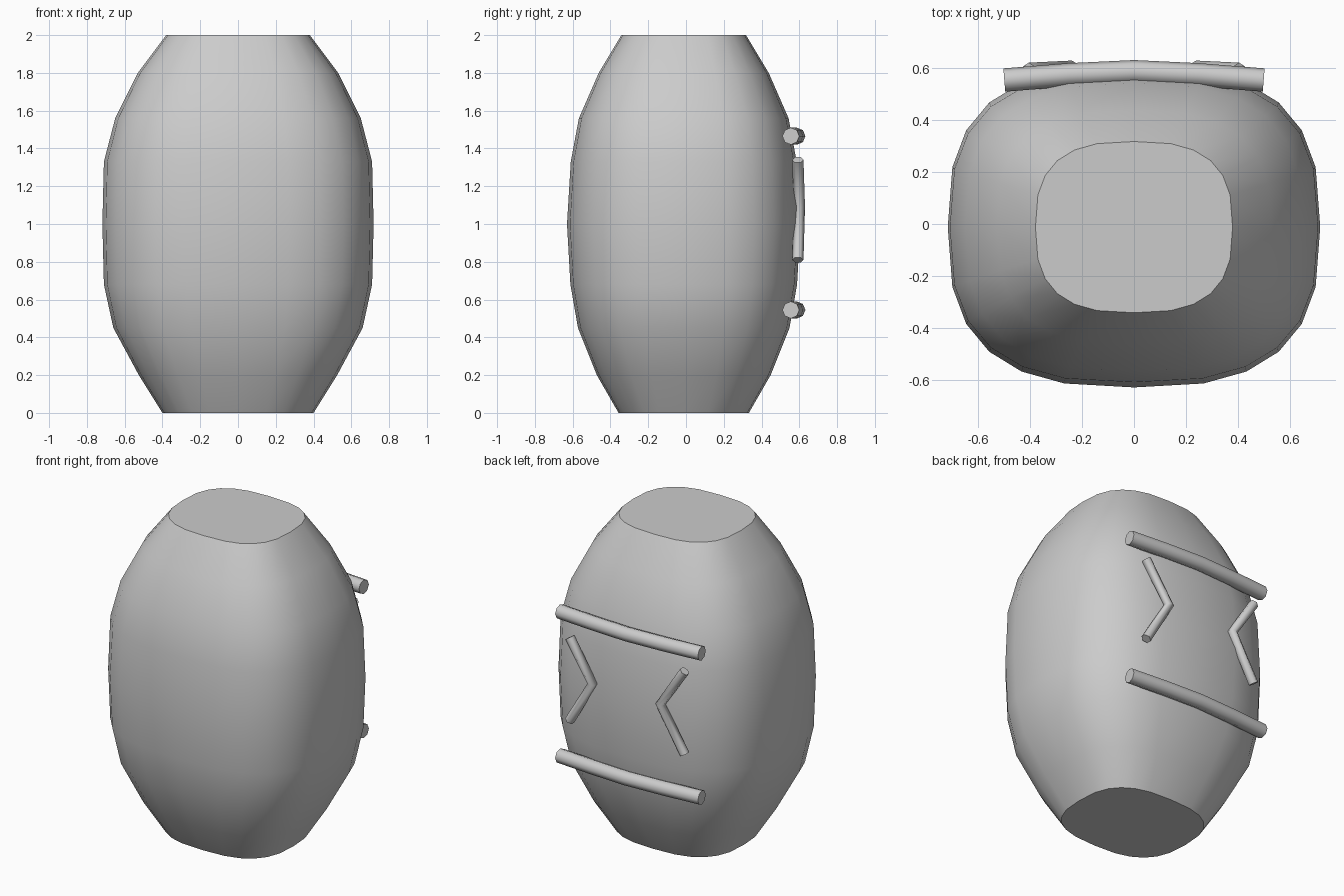
import bpy, bmesh, math
from mathutils import Vector

if "Cube" in bpy.data.objects:
    bpy.data.objects.remove(bpy.data.objects["Cube"])


def finish(name, bm, angle):
    bmesh.ops.recalc_face_normals(bm, faces=bm.faces)
    mesh = bpy.data.meshes.new(name)
    bm.to_mesh(mesh)
    bm.free()
    ob = bpy.data.objects.new(name, mesh)
    bpy.context.collection.objects.link(ob)
    bpy.ops.object.select_all(action='DESELECT')
    ob.select_set(True)
    bpy.context.view_layer.objects.active = ob
    bpy.ops.object.shade_smooth_by_angle(angle=math.radians(angle))
    return ob


def loft(name, rings, angle):
    """Skin a list of equal-length point rings and cap both ends."""
    bm = bmesh.new()
    loops = [[bm.verts.new(p) for p in ring] for ring in rings]
    n = len(loops[0])
    for a, b in zip(loops, loops[1:]):
        for i in range(n):
            j = (i + 1) % n
            bm.faces.new((a[i], a[j], b[j], b[i]))
    bm.faces.new(loops[0])
    bm.faces.new(loops[-1])
    return finish(name, bm, angle)


def rounded_ring(z, rx, ry, n=24, power=2.75, yc=-0.012):
    ring = []
    for i in range(n):
        t = 2 * math.pi * i / n
        c, s = math.cos(t), math.sin(t)
        ring.append((rx * math.copysign(abs(c) ** (2 / power), c),
                     yc + ry * math.copysign(abs(s) ** (2 / power), s), z))
    return ring


def rod(name, path, radius, sides=6):
    """Mitred rod along a path; rings stay square to the bisecting direction."""
    pts = [Vector(p) for p in path]
    rings = []
    for i, p in enumerate(pts):
        d_in = (p - pts[max(i - 1, 0)]).normalized()
        d_out = (pts[min(i + 1, len(pts) - 1)] - p).normalized()
        d = (d_in + d_out).normalized()
        u = Vector((0, 1, 0))
        u = (u - d * u.dot(d)).normalized()
        v = d.cross(u)
        rings.append([p + radius * (math.cos(a) * u + math.sin(a) * v)
                      for a in (2 * math.pi * k / sides for k in range(sides))])
    return loft(name, rings, 65)


# Barrel body: height, half width, half depth
profile = [(0, 0.40, 0.345), (0.2, 0.525, 0.46), (0.45, 0.66, 0.56),
           (0.68, 0.71, 0.60), (1.0, 0.718, 0.618), (1.33, 0.71, 0.598),
           (1.56, 0.65, 0.555), (1.8, 0.53, 0.45), (2.0, 0.38, 0.33)]
loft("body", [rounded_ring(*p) for p in profile], 35)

# Two slightly bowed bars across the back
for name, z in (("upper_bar", 1.465), ("lower_bar", 0.545)):
    rod(name, [(-0.5, 0.555, z), (-0.25, 0.575, z), (0, 0.587, z),
               (0.25, 0.575, z), (0.5, 0.555, z)], 0.045, 8)

# Mirrored chevrons between the bars, tips facing inward
for side, name in ((-1, "left_chevron"), (1, "right_chevron")):
    rod(name, [(side * 0.405, 0.592, 1.34), (side * 0.24, 0.6, 1.09),
               (side * 0.405, 0.592, 0.81)], 0.03)
